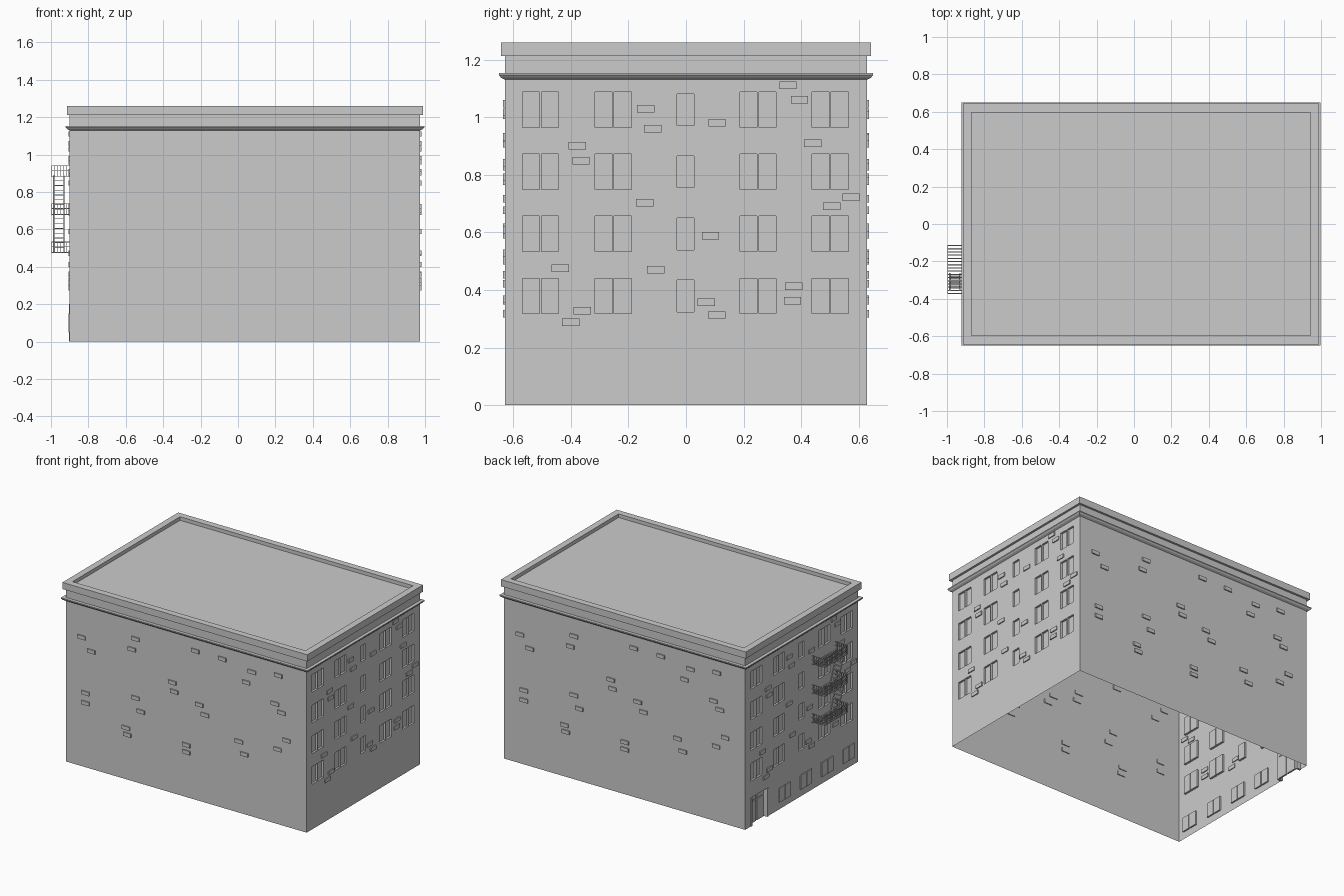
import bpy, bmesh
from mathutils import Vector, Matrix

if "Cube" in bpy.data.objects:
    bpy.data.objects.remove(bpy.data.objects["Cube"])

CX, HX, HY = 0.037, 0.937, 0.628      # building centre and half sizes
LEFT, RIGHT = CX - HX, CX + HX


def add_box(bm, x0, x1, y0, y1, z0, z1):
    m = Matrix.Translation(((x0 + x1) / 2, (y0 + y1) / 2, (z0 + z1) / 2))
    m = m @ Matrix.Diagonal((x1 - x0, y1 - y0, z1 - z0, 1))
    bmesh.ops.create_cube(bm, size=1, matrix=m)


def add_bar(bm, a, b, w):
    a, b = Vector(a), Vector(b)
    d = b - a
    m = Matrix.Translation((a + b) / 2) @ d.to_track_quat('Z', 'Y').to_matrix().to_4x4()
    bmesh.ops.create_cube(bm, size=1, matrix=m @ Matrix.Diagonal((w, w, d.length, 1)))


def finish(bm, name):
    bmesh.ops.recalc_face_normals(bm, faces=bm.faces)
    me = bpy.data.meshes.new(name)
    bm.to_mesh(me)
    bm.free()
    ob = bpy.data.objects.new(name, me)
    bpy.context.collection.objects.link(ob)
    return ob


# Building shell: stacked rectangles (outward offset, height)
profile = [(0, 0), (0, 1.13), (0.014, 1.137), (0.022, 1.146), (0.022, 1.153),
           (0, 1.153), (0, 1.213), (0.015, 1.213), (0.015, 1.26),
           (-0.031, 1.26), (-0.031, 1.235)]
bm = bmesh.new()
rings = []
for off, z in profile:
    rings.append([bm.verts.new((CX + sx * (HX + off), sy * (HY + off), z))
                  for sx, sy in ((-1, -1), (1, -1), (1, 1), (-1, 1))])
for a, b in zip(rings, rings[1:]):
    for i in range(4):
        j = (i + 1) % 4
        bm.faces.new((a[i], a[j], b[j], b[i]))
bm.faces.new(rings[0])
bm.faces.new(rings[-1])
building = finish(bm, "building_walls_and_roof")

# Window recesses on both narrow-end facades, plus the entrance recess
bm = bmesh.new()
for row in range(4):
    z = 0.379 + row * 0.2155
    panes = [(c + s * 0.033, 0.030, 0.0615)
             for c in (-0.505, -0.253, 0.250, 0.501) for s in (-1, 1)]
    panes.append((-0.002, 0.030, 0.055))
    for y, hw, hh in panes:
        for x, side in ((RIGHT, 1), (LEFT, -1)):
            yy = y * side
            add_box(bm, x - 0.014, x + 0.014, yy - hw, yy + hw, z - hh, z + hh)
add_box(bm, LEFT - 0.02, LEFT + 0.03, 0.375, 0.565, -0.02, 0.2)
cutter = finish(bm, "recess_cutter")
cutter.hide_render = True
mod = building.modifiers.new("recesses", 'BOOLEAN')
mod.operation = 'DIFFERENCE'
mod.solver = 'EXACT'
mod.object = cutter
dg = bpy.context.evaluated_depsgraph_get()
cut_mesh = bpy.data.meshes.new_from_object(building.evaluated_get(dg))
building.modifiers.clear()
building.data = cut_mesh
bpy.data.objects.remove(cutter)

# The shell is open underneath
bm = bmesh.new()
bm.from_mesh(cut_mesh)
floor = [f for f in bm.faces if all(v.co.z < 0.001 for v in f.verts)]
bmesh.ops.delete(bm, geom=floor, context='FACES')
bm.to_mesh(cut_mesh)
bm.free()

# Raised bricks; each facade is repeated on the opposite one by half a turn
end_bricks = [(-.14, 1.03), (-.115, .96), (-.378, .90), (-.365, .848), (.108, .98),
              (.354, 1.11), (.394, 1.06), (.44, .91), (.573, .722), (.506, .69),
              (-.143, .702), (.085, .588), (-.437, .475), (-.105, .47), (.07, .357),
              (.107, .313), (.374, .412), (.37, .363), (-.36, .327), (-.4, .287)]
long_bricks = [(-.775, .92), (-.70, .84), (-.355, 1.02), (-.385, .94), (.11, 1.06),
               (.32, 1.06), (-.07, .79), (-.055, .73), (-.745, .535), (-.745, .465),
               (-.355, .605), (-.315, .52), (.14, .69), (.185, .63), (.55, 1.03),
               (.505, .945), (.755, 1.06), (.73, .855), (.78, .805), (-.43, .375),
               (-.42, .33), (.04, .38), (.04, .33), (.45, .515), (.49, .435),
               (.82, .62), (.75, .54)]
bm = bmesh.new()
for y, z in end_bricks:
    add_box(bm, RIGHT - 0.006, RIGHT + 0.007, y - .03, y + .03, z - .013, z + .013)
for x, z in long_bricks:
    add_box(bm, x - .03, x + .03, -HY - 0.008, -HY + 0.006, z - .026, z)
half_turn = Matrix.Translation((2 * CX, 0, 0)) @ Matrix.Rotation(3.14159265, 4, 'Z')
copy = bmesh.ops.duplicate(bm, geom=bm.verts[:] + bm.edges[:] + bm.faces[:])
bmesh.ops.transform(bm, matrix=half_turn,
                    verts=[v for v in copy['geom'] if isinstance(v, bmesh.types.BMVert)])
finish(bm, "raised_bricks")

# Ground floor windows on the left facade: two panes with a thin gap
bm = bmesh.new()
for y in (0.19, -0.045, -0.28, -0.52):
    for s in (-1, 1):
        c = y + s * 0.033
        add_box(bm, LEFT - 0.006, LEFT + 0.01, c - .03, c + .03, 0.05, 0.15)
finish(bm, "ground_windows")

# Entrance: double door leaves and surround
bm = bmesh.new()
for s in (-1, 1):
    c = 0.47 + s * 0.041
    add_box(bm, LEFT + 0.022, LEFT + 0.034, c - .037, c + .037, 0, 0.15)
    add_box(bm, LEFT + 0.022, LEFT + 0.034, c - .037, c + .037, 0.157, 0.19)
    j = 0.47 + s * 0.09
    add_box(bm, LEFT - 0.004, LEFT + 0.03, j - .007, j + .007, 0, 0.2)
finish(bm, "entrance_door")

# Fire escape: slatted platforms with railings, joined by leaning ladders
X0, X1, Y0, Y1 = -0.998, LEFT, -0.375, -0.112
levels = (0.478, 0.682, 0.886)
bm = bmesh.new()
for z in levels:
    n = 16
    for i in range(n):
        y = Y0 + 0.003 + (Y1 - Y0 - 0.006) * i / (n - 1)
        add_box(bm, X0, X1, y - .003, y + .003, z - .004, z)
    for x in (X0 + .002, X1 - .004):
        add_box(bm, x - .002, x + .002, Y0, Y1, z - .007, z + .001)
finish(bm, "fire_escape_platforms")

bm = bmesh.new()
xo = X0 + .002
for z in levels:
    for h in (0.03, 0.055):
        add_bar(bm, (xo, Y0, z + h), (xo, Y1, z + h), .004)
        for y in (Y0 + .002, Y1 - .002):
            add_bar(bm, (xo, y, z + h), (X1, y, z + h), .004)
    for i in range(15):
        y = Y0 + .002 + (Y1 - Y0 - .004) * i / 14
        add_bar(bm, (xo, y, z), (xo, y, z + .055), .003)
    for i in range(1, 6):
        x = xo + (X1 - xo) * i / 6
        for y in (Y0 + .002, Y1 - .002):
            add_bar(bm, (x, y, z), (x, y, z + .055), .003)
finish(bm, "fire_escape_railings")

bm = bmesh.new()
for z0, z1 in zip(levels, levels[1:]):
    a, b = Vector((0, -0.265, z0)), Vector((0, -0.35, z1))
    for x in (-0.985, -0.93):
        add_bar(bm, a + Vector((x, 0, 0)), b + Vector((x, 0, 0)), .006)
    for i in range(1, 8):
        p = a.lerp(b, i / 8)
        add_box(bm, -0.985, -0.93, p.y - .006, p.y + .006, p.z - .002, p.z + .002)
finish(bm, "fire_escape_ladders")
